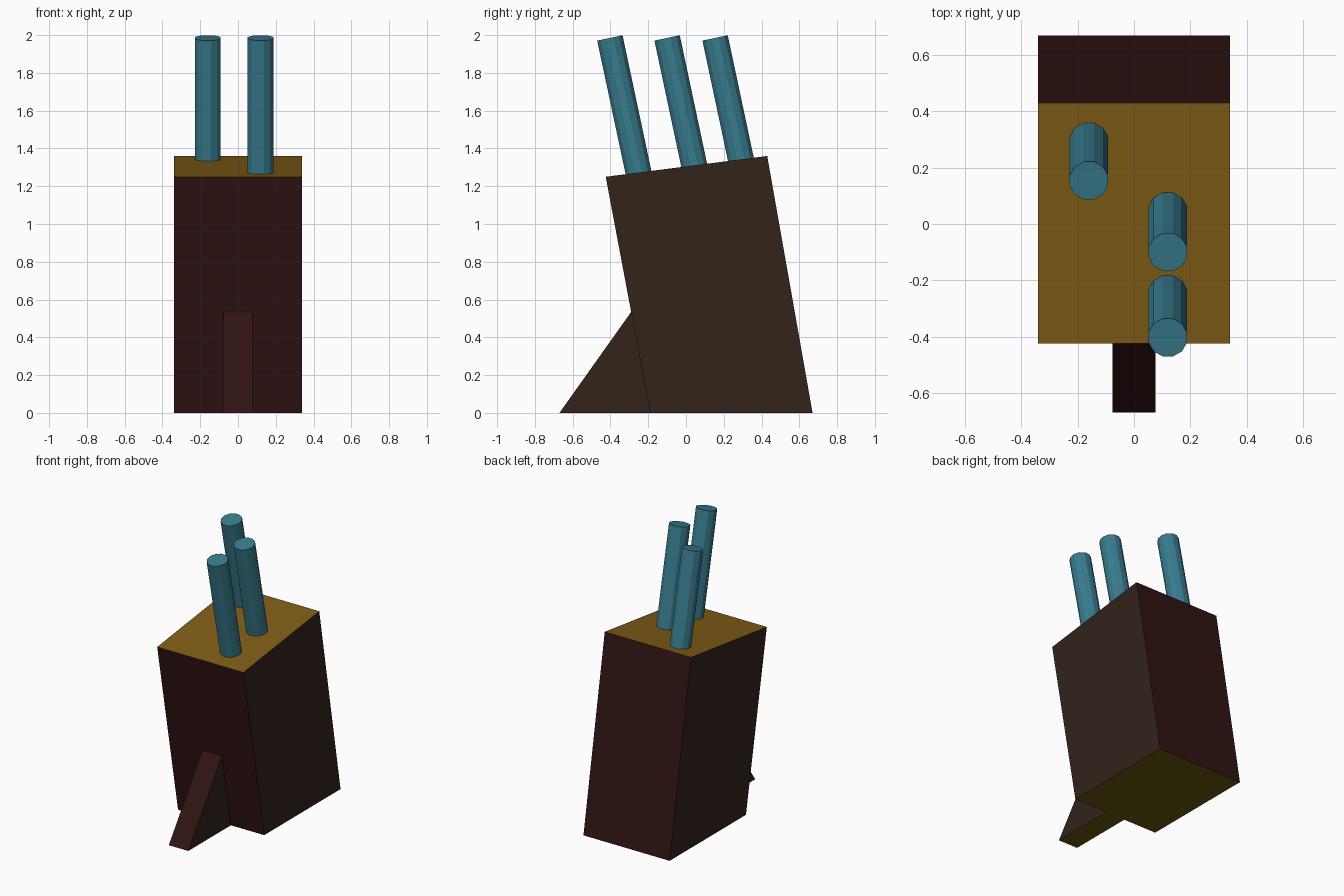
import bpy, bmesh, math
from mathutils import Vector, Matrix

if "Cube" in bpy.data.objects:
    bpy.data.objects.remove(bpy.data.objects["Cube"])


def material(name, rgb):
    m = bpy.data.materials.new(name)
    m.diffuse_color = (*rgb, 1)
    m.use_nodes = True
    m.node_tree.nodes["Principled BSDF"].inputs["Base Color"].default_value = m.diffuse_color
    return m


RED = material("dark_red_wood", (0.03, 0.007, 0.006))
BROWN = material("dark_brown_wood", (0.032, 0.017, 0.011))
GOLD = material("light_wood", (0.22, 0.11, 0.008))
OLIVE = material("base_wood", (0.13, 0.10, 0.004))
BLUE = material("blue_handle", (0.04, 0.20, 0.27))


def finish(name, bm, mats):
    bmesh.ops.recalc_face_normals(bm, faces=bm.faces[:])
    bm.normal_update()
    if len(mats) > 1:  # colour each wooden face by the way it points
        for f in bm.faces:
            n = f.normal
            f.material_index = (1 if abs(n.x) > 0.9 else
                                2 if n.z > 0.9 else
                                3 if n.z < -0.9 else 0)
    mesh = bpy.data.meshes.new(name)
    bm.to_mesh(mesh)
    bm.free()
    for m in mats:
        mesh.materials.append(m)
    ob = bpy.data.objects.new(name, mesh)
    bpy.context.collection.objects.link(ob)
    return ob


def extrude_profile(name, profile, half_width):
    """Side profile in (y, z), extruded across x."""
    bm = bmesh.new()
    face = bm.faces.new([bm.verts.new((-half_width, y, z)) for y, z in profile])
    geom = bmesh.ops.extrude_face_region(bm, geom=[face])["geom"]
    bmesh.ops.translate(bm, vec=(2 * half_width, 0, 0),
                        verts=[v for v in geom if isinstance(v, bmesh.types.BMVert)])
    return finish(name, bm, [RED, BROWN, GOLD, OLIVE])


# Leaning block with a sloped top
extrude_profile("block", [(-0.19, 0), (0.67, 0), (0.43, 1.36), (-0.425, 1.25)], 0.34)

# Triangular prop foot under the leaning front
extrude_profile("prop_foot", [(-0.67, 0), (-0.18, 0), (-0.265, 0.57)], 0.077)

# Knife handles: tilted twelve-sided cylinders, seated slightly into the top
TILT = math.radians(12)
axis = Vector((0, -math.sin(TILT), math.cos(TILT)))
handles = [(0.12, -0.403, 0.77), (0.12, -0.10, 0.73), (-0.16, 0.154, 0.70)]
for i, (x, y, length) in enumerate(handles, 1):
    bm = bmesh.new()
    centre = Vector((x, y, 1.985)) - axis * length / 2
    bmesh.ops.create_cone(
        bm, cap_ends=True, segments=12, radius1=0.071, radius2=0.071, depth=length,
        matrix=Matrix.Translation(centre) @ Matrix.Rotation(TILT, 4, 'X')
        @ Matrix.Rotation(math.radians(15), 4, 'Z'))
    finish(f"handle_{i}", bm, [BLUE])
